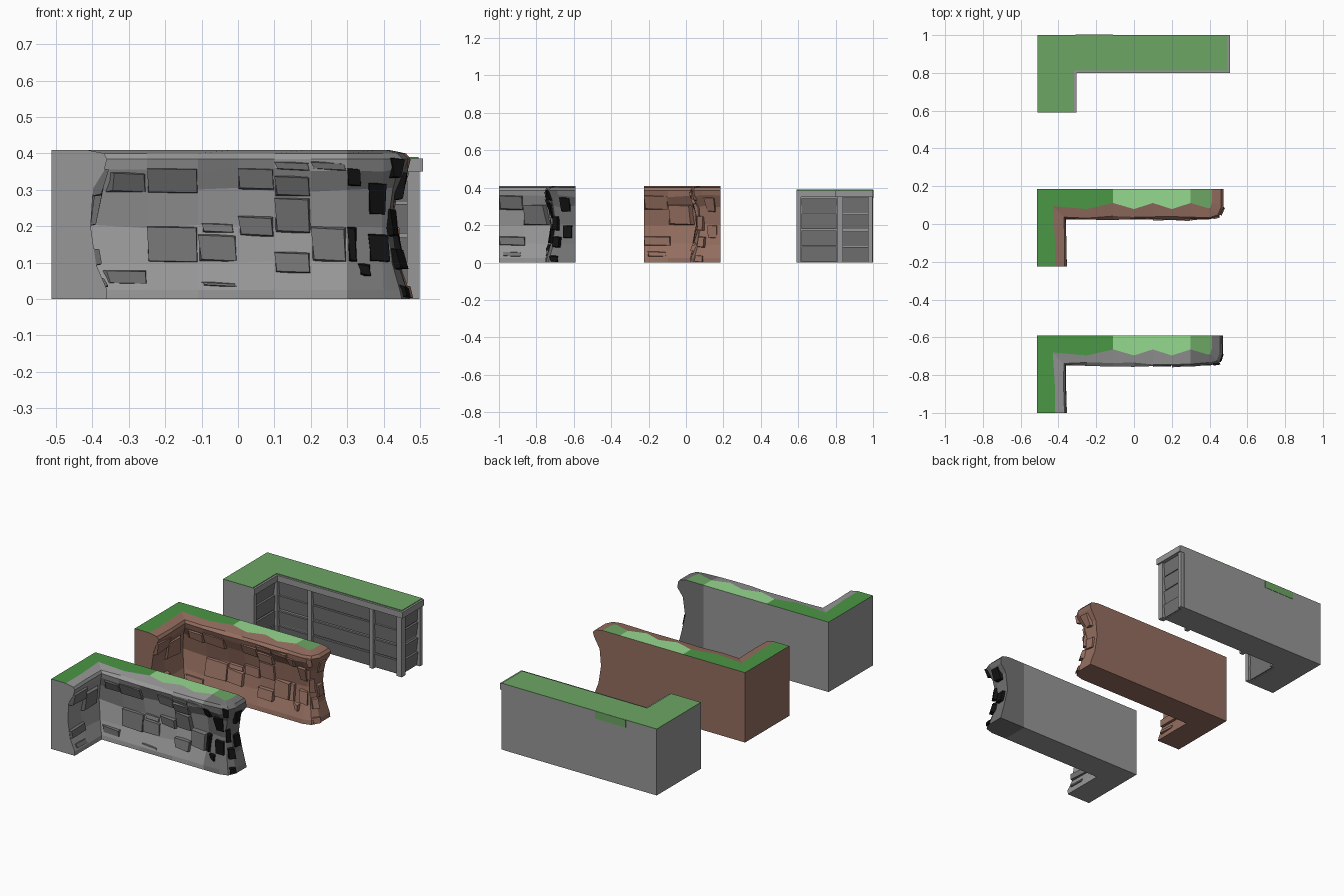
import bpy, bmesh, random
from mathutils import Vector

cube = bpy.data.objects.get("Cube")
if cube:
    bpy.data.objects.remove(cube)


def material(name, r, g, b):
    m = bpy.data.materials.new(name)
    m.use_nodes = True
    m.diffuse_color = (r, g, b, 1)
    m.node_tree.nodes["Principled BSDF"].inputs["Base Color"].default_value = (r, g, b, 1)
    return m


DARK_GREEN = material("dark grass", .07, .31, .06)
LIGHT_GREEN = material("light grass", .30, .69, .27)
GREEN = material("grass", .15, .38, .125)
GRAY = material("gray stone", .31, .31, .31)
DARK_GRAY = material("dark gray stone", .17, .17, .17)
BLACK = material("black stone", .006, .006, .006)
BROWN = material("brown earth", .30, .157, .117)
PALETTE = [DARK_GREEN, LIGHT_GREEN, GREEN, GRAY, DARK_GRAY, BLACK, BROWN]


def finish(name, bm):
    bmesh.ops.recalc_face_normals(bm, faces=bm.faces)
    me = bpy.data.meshes.new(name)
    bm.to_mesh(me)
    bm.free()
    for m in PALETTE:
        me.materials.append(m)
    ob = bpy.data.objects.new(name, me)
    bpy.context.collection.objects.link(ob)
    return ob


def face(bm, verts, mat):
    f = bm.faces.new(verts)
    f.material_index = PALETTE.index(mat)


def block(bm, base, front, mat):
    """Six-sided block between two matching quads."""
    a = [bm.verts.new(p) for p in base]
    b = [bm.verts.new(p) for p in front]
    face(bm, a, mat)
    face(bm, b, mat)
    for i in range(4):
        j = (i + 1) % 4
        face(bm, (a[i], a[j], b[j], b[i]), mat)


# Cliff path: lip position, direction into the ground, matching back edge
BACK, LEFT, TOP = -.59, -.513, .41
STATIONS = [((-.36, y), (-1, 0), (LEFT, y)) for y in (-1, -.87)]
STATIONS += [((-.36, -.75), (-1, 1), (LEFT, BACK))]
STATIONS += [((x, -.75), (0, 1), (x, BACK)) for x in (-.25, -.11, 0, .1, .2, .3)]
STATIONS += [((.40, -.75), (-.1, 1), (.36, BACK)),
             ((.45, -.735), (-.8, .8), (.37, BACK)),
             ((.47, -.69), (-1, .5), (.375, BACK)),
             ((.47, BACK), (-1, 0), (.38, BACK))]
# Cliff cross-section: height, depth behind the lip
PROFILE = [(0, 0), (.025, .003), (.1, .032), (.2, .05), (.3, .034),
           (.355, .006), (.385, 0), (.4, .012), (TOP, .07)]


def depth_at(z):
    for (z0, d0), (z1, d1) in zip(PROFILE, PROFILE[1:]):
        if z <= z1:
            return d0 + (d1 - d0) * (z - z0) / (z1 - z0)
    return PROFILE[-1][1]


def wall_point(s, z, proud, dy):
    """Point on the cliff at path length s and height z."""
    for (p, n, _), (q, m, _) in zip(STATIONS, STATIONS[1:]):
        p, q = Vector(p), Vector(q)
        length = (q - p).length
        if s <= length or q.x > .46 and q.y == BACK:
            t = min(s / length, 1)
            pos = p.lerp(q, t) + Vector(n).lerp(Vector(m), t) * (depth_at(z) - proud)
            return Vector((pos.x, min(pos.y, BACK) + dy, z))
        s -= length


def cliff(name, dy, wall, wall_end):
    bm = bmesh.new()

    def tone(x):
        return wall_end if x > .3 else wall

    cols, backs = [], []
    for i, (p, n, b) in enumerate(STATIONS):
        col = []
        for k, (z, d) in enumerate(PROFILE):
            if z == TOP:
                d += .016 * (-1) ** i * (2 < i < 9) - .012 * (i < 2 or i > 8)
            elif k:
                d += random.uniform(-.006, .005)
                z += random.uniform(-.006, .006) * (1 < k < 6)
            col.append(bm.verts.new((p[0] + n[0] * d, min(p[1] + n[1] * d, BACK) + dy, z)))
        cols.append(col)
        backs.append([bm.verts.new((b[0], b[1] + dy, z)) for z in (0, TOP)])
    for i in range(len(cols) - 1):
        a, b, c, d = cols[i], cols[i + 1], backs[i], backs[i + 1]
        mid = (STATIONS[i][0][0] + STATIONS[i + 1][0][0]) / 2
        for k in range(len(PROFILE) - 1):
            face(bm, (a[k], b[k], b[k + 1], a[k + 1]), tone(mid))
        face(bm, (a[0], b[0], d[0], c[0]), tone(mid))
        face(bm, (c[0], d[0], d[1], c[1]), tone(mid))
        grass = DARK_GREEN if mid < -.11 else LIGHT_GREEN if mid < .3 else GREEN
        face(bm, (a[-1], b[-1], d[1], c[1]), grass)
    face(bm, cols[0] + backs[0][::-1], wall)
    face(bm, cols[-1] + backs[-1][::-1], wall_end)
    return finish(name, bm)


# Rocks as start, end, bottom, top in hundredths along the cliff
ROCKS = [(0, 13, 28, 36), (13, 23, 20, 31), (0, 14, 9, 14), (2, 12, 3, 6),
         (27, 36, 29, 35), (36, 50, 29, 36), (61, 71, 30, 36), (71, 81, 28, 34),
         (71, 81, 35, 38), (81, 91, 35, 38), (36, 50, 10, 20), (50, 61, 10, 18),
         (51, 60, 18, 21), (61, 71, 17, 23), (71, 81, 18, 28), (81, 91, 10, 20),
         (71, 81, 7, 13), (26, 36, 4, 8), (51, 61, 3, 5),
         (91, 95, 31, 36), (97, 103, 23, 32), (91, 94, 10, 20), (97, 104, 10, 18),
         (94, 98, 6, 10), (103, 107, 33, 39), (105, 110, 17, 25), (107, 112, 8, 14),
         (112, 118, 27, 35), (113, 119, 13, 20), (107, 112, 0, 4)]


def rocks(name, dy, mat, mat_end):
    bm = bmesh.new()
    for rock in ROCKS:
        s0, s1, z0, z1 = (v / 100 for v in rock)
        e = random.uniform(.004, .01)
        quad = [(s0, z0), (s1, z0), (s1, z1), (s0, z1)]
        slim = [(s0 + e, z0 + e), (s1 - e / 2, z0 + e / 2), (s1 - e, z1 - e), (s0, z1 - e / 2)]
        base = [wall_point(s, z, -.015, dy) for s, z in quad]
        front = [wall_point(s, z, random.uniform(.008, .024) * (.5 if z > .34 or z < .06 else 1), dy)
                 for s, z in slim]
        block(bm, base, front, mat_end if s0 > .9 else mat)
    return finish(name, bm)


random.seed(4)
for label, dy, tones in (("stone", 0, (GRAY, DARK_GRAY, DARK_GRAY, BLACK)),
                         ("earth", .775, (BROWN,) * 4)):
    cliff(label + "_cliff", dy, *tones[:2])
    rocks(label + "_cliff_rocks", dy, *tones[2:])


# Retaining wall: L-shaped layers
def l_layer(name, inner, front, end, z0, z1, mat):
    bm = bmesh.new()
    outline = [(-.51, .59), (inner, .59), (inner, front), (end, front), (end, 1), (-.51, 1)]
    low, high = ([bm.verts.new((x, y, z)) for x, y in outline] for z in (z0, z1))
    face(bm, low, mat)
    face(bm, high, mat)
    for i in range(6):
        j = (i + 1) % 6
        face(bm, (low[i], low[j], high[j], high[i]), mat)
    return finish(name, bm)


l_layer("retaining_wall", -.335, .83, .475, 0, .352, GRAY)
l_layer("wall_coping", -.305, .8, .508, .35, .386, GRAY)
l_layer("wall_grass", -.317, .812, .496, .385, .39, GREEN)


def slab(bm, origin, along, out, s0, s1, z0, z1, low, high, mat):
    """Slab on a wall face, its thickness running from low to high edge."""
    def corner(s, z, h):
        return Vector(origin) + Vector(along) * s + Vector(out) * h + Vector((0, 0, z))
    quad = [(s0, z0, low), (s1, z0, low), (s1, z1, high), (s0, z1, high)]
    block(bm, [corner(s, z, -.01) for s, z, _ in quad], [corner(*q) for q in quad], mat)


# Planks between posts on the three faces: origin, along, out, post centres
planks, posts = bmesh.new(), bmesh.new()
X, Y = Vector((1, 0, 0)), Vector((0, 1, 0))
SIDES = [((-.335, 0, 0), Y, X, (.603, .818)),
         ((0, .83, 0), X, -Y, (-.322, -.1, .3, .486)),
         ((.475, 0, 0), Y, X, (.819, .986))]
for origin, along, out, centres in SIDES:
    for c in centres:
        slab(posts, origin, along, out, c - .012, c + .012, 0, .351, .024, .024, GRAY)
    for a, b in zip(centres, centres[1:]):
        for z in (.004, .089, .18, .266):
            jitter = random.uniform(-.003, .003)
            slab(planks, origin, along, out, a + .014, b - .014, z, z + .08 + jitter,
                 .006 + jitter, .013, DARK_GRAY)
finish("wall_planks", planks)
finish("wall_posts", posts)

# Grass patch hanging over the back of the wall
patch = bmesh.new()
slab(patch, (0, 1, 0), X, Y, -.31, -.11, .345, .389, .002, .002, GREEN)
finish("grass_patch", patch)
